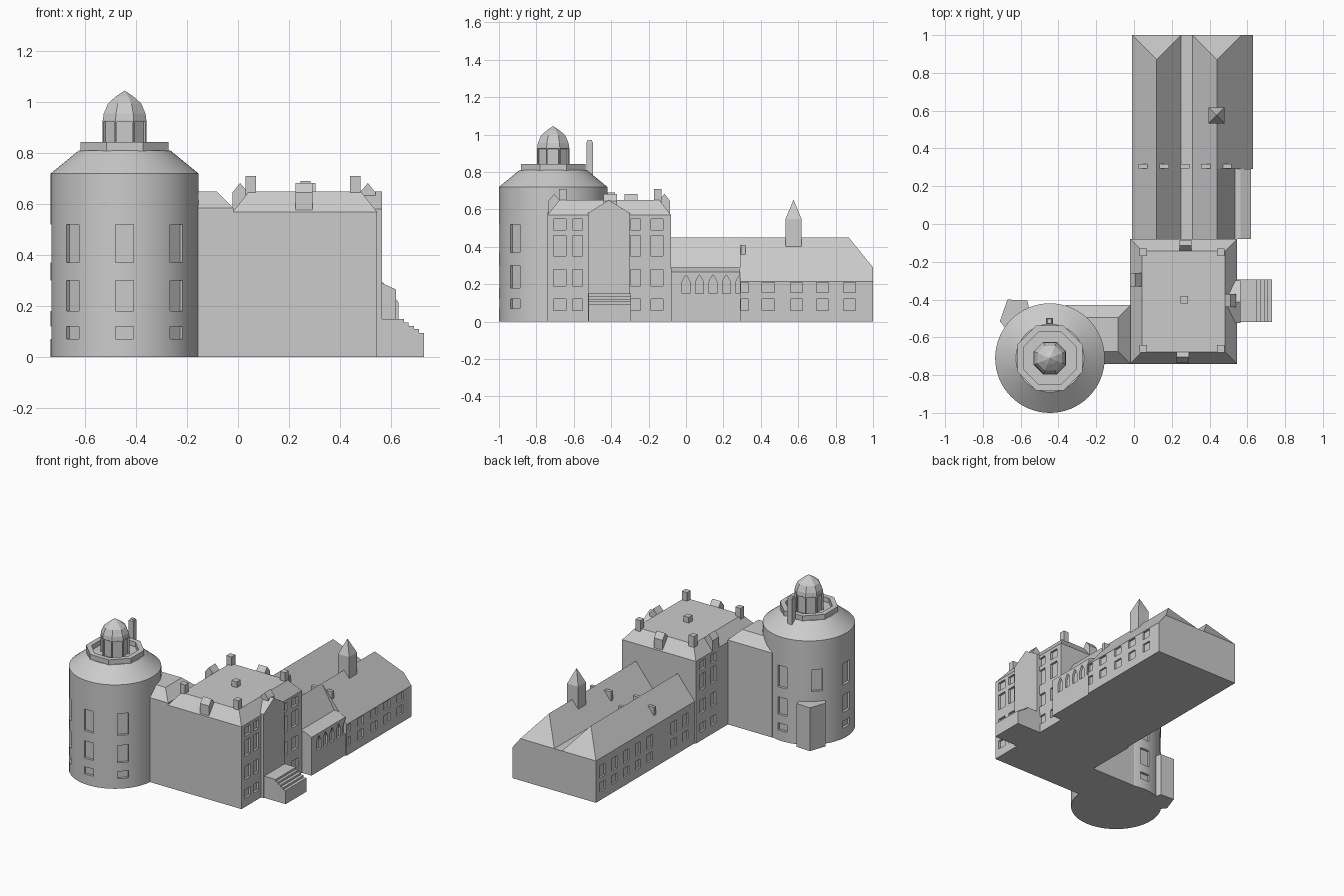
import bpy, bmesh
from math import sin, cos, pi, radians
from mathutils import Matrix, Vector

if "Cube" in bpy.data.objects:
    bpy.data.objects.remove(bpy.data.objects["Cube"])


def finish(name, bm):
    bmesh.ops.recalc_face_normals(bm, faces=bm.faces[:])
    me = bpy.data.meshes.new(name)
    bm.to_mesh(me)
    bm.free()
    ob = bpy.data.objects.new(name, me)
    bpy.context.collection.objects.link(ob)
    return ob


AXES = {'x': lambda a, b, t: (t, a, b), 'y': lambda a, b, t: (a, t, b), 'z': lambda a, b, t: (a, b, t)}


def add_prism(bm, pts, axis, t0, t1):
    f = AXES[axis]
    lo = [bm.verts.new(f(a, b, t0)) for a, b in pts]
    hi = [bm.verts.new(f(a, b, t1)) for a, b in pts]
    bm.faces.new(lo[::-1])
    end = bm.faces.new(hi)
    for i in range(len(pts)):
        j = (i + 1) % len(pts)
        bm.faces.new((lo[i], lo[j], hi[j], hi[i]))
    return hi, end


def prism(name, pts, axis, t0, t1):
    bm = bmesh.new()
    add_prism(bm, pts, axis, t0, t1)
    return finish(name, bm)


def rect(a0, a1, b0, b1):
    return [(a0, b0), (a1, b0), (a1, b1), (a0, b1)]


def box(name, x0, x1, y0, y1, z0, z1):
    return prism(name, rect(x0, x1, y0, y1), 'z', z0, z1)


def frustum(name, x0, x1, y0, y1, z0, z1, inset):
    # straight walls to z0, then roof slopes to a flat top at z1
    bm = bmesh.new()
    _, top = add_prism(bm, rect(x0, x1, y0, y1), 'z', 0, z0)
    top = bmesh.ops.extrude_discrete_faces(bm, faces=[top])['faces'][0]
    xm, ym = (x0 + x1) / 2, (y0 + y1) / 2
    for v in top.verts:
        v.co.x -= inset if v.co.x > xm else -inset
        v.co.y -= inset if v.co.y > ym else -inset
        v.co.z = z1
    return finish(name, bm)


def revolve_bm(prof, n, cx, cy, rot=0.0, closed=False):
    bm = bmesh.new()
    rings = [[bm.verts.new((cx + r * cos(rot + 2 * pi * i / n), cy + r * sin(rot + 2 * pi * i / n), z))
              for i in range(n)] for r, z in prof]
    pairs = list(zip(rings, rings[1:] + rings[:1])) if closed else list(zip(rings, rings[1:]))
    for a, b in pairs:
        for i in range(n):
            j = (i + 1) % n
            bm.faces.new((a[i], a[j], b[j], b[i]))
    if not closed:
        bm.faces.new(rings[0][::-1])
        bm.faces.new(rings[-1])
    return bm


def cut(ob, bm):
    # recess window openings into a wall
    cutter = finish("window_cutter", bm)
    cutter.hide_render = True
    m = ob.modifiers.new("windows", 'BOOLEAN')
    m.operation, m.solver, m.object = 'DIFFERENCE', 'EXACT', cutter
    bpy.context.view_layer.objects.active = ob
    bpy.ops.object.modifier_apply(modifier=m.name)
    bpy.data.objects.remove(cutter)


def window_grid(bm, cols, rows, x0, x1):
    for y, w in cols:
        for z0, z1 in rows:
            add_prism(bm, rect(y - w / 2, y + w / 2, z0, z1), 'x', x0, x1)


# Rear wing with twin hipped gables
bm = bmesh.new()
prof = [(-.01, 0), (-.01, .29), (.12, .45), (.25, .29), (.31, .29), (.44, .45), (.57, .29), (.63, .215), (.63, 0)]
hi, end = add_prism(bm, prof, 'y', .29, 1)
for a, b in ((1, 3), (4, 6)):
    face = next(f for f in hi[a].link_faces if hi[b] in f.verts and hi[8] in f.verts)
    bmesh.utils.face_split(face, hi[a], hi[b])
hi[2].co.y = hi[5].co.y = .87
rear = finish("rear_wing", bm)
low_rows = [(.06, .12), (.155, .21)]
bm = bmesh.new()
window_grid(bm, [(y, .065) for y in (.44, .59, .73, .875)] + [(.315, .04)], low_rows, .618, .7)
window_grid(bm, [(.41 + .13 * i, .06) for i in range(5)], [(.06, .12), (.155, .24)], -.1, .002)
cut(rear, bm)

# Front part of the wing, narrower, with lean-to arcade
front = prism("front_wing", [(-.01, 0), (-.01, .29), (.12, .45), (.25, .29), (.31, .29), (.44, .45),
                             (.535, .29), (.535, 0)], 'y', -.08, .29)
bm = bmesh.new()
window_grid(bm, [(.02 + .13 * i, .06) for i in range(2)], [(.06, .12), (.155, .24)], -.1, .002)
cut(front, bm)
arcade = prism("arcade", [(.53, 0), (.53, .29), (.565, .29), (.62, .265), (.62, 0)], 'y', -.08, .29)
bm = bmesh.new()
for i in range(5):
    y = .072 * i
    add_prism(bm, [(y - .022, .15), (y + .022, .15), (y + .022, .21), (y + .013, .23), (y, .25),
                   (y - .013, .23), (y - .022, .21)], 'x', .605, .7)
cut(arcade, bm)

# Small roof stacks and the spirelet
for x, z in ((.05, .39), (.16, .43), (.27, .33), (.38, .41), (.49, .41)):
    box("roof_stack", x - .025, x + .025, .293, .317, .26, z)
bm = revolve_bm([(.06, .38), (.06, .55), (.001, .65)], 4, .437, .575, pi / 4)
finish("spirelet", bm)

# Main block with mansard roof
block = frustum("main_block", -.02, .545, -.74, -.08, .57, .65, .063)
rows = [(.06, .12), (.19, .28), (.35, .46), (.49, .55)]
bm = bmesh.new()
window_grid(bm, [(-.675, .065), (-.58, .055), (-.27, .055), (-.155, .065)], rows, .53, .7)
window_grid(bm, [(-.27, .055), (-.155, .065)], rows, -.1, -.006)
cut(block, bm)

# Chimneys on the flat roof
for x in (.05, .46):
    for y in (-.66, -.15):
        box("corner_chimney", x - .02, x + .02, y - .02, y + .02, .6, .71)
box("centre_chimney", .245, .285, -.42, -.38, .64, .69)

# Dormers: ridged across the roof edge, one per side
dorm = [(0, .56), (0, .645), (.03, .683), (.063, .645), (.063, .56)]
prism("dormer_left", [(-.022 + a, z) for a, z in dorm], 'y', -.33, -.26)
prism("dormer_right", [(.54 - a, z) for a, z in dorm], 'y', -.44, -.37)
prism("dormer_front", [(-.735 + a, z) for a, z in dorm], 'x', .225, .292)
prism("dormer_back", [(-.085 - a, z) for a, z in dorm], 'x', .24, .305)

# Entrance bay and steps
prism("entrance_bay", [(-.525, 0), (-.30, 0), (-.30, .58), (-.4125, .65), (-.525, .58)], 'x', .45, .565)
prism("steps", [(.54, 0), (.73, 0), (.73, .095), (.71, .095), (.71, .109), (.69, .109), (.69, .122),
                (.67, .122), (.67, .136), (.652, .136), (.652, .15), (.54, .15)], 'y', -.52, -.295)

# Link between block and tower
frustum("link", -.36, -.018, -.74, -.43, .585, .65, .066)

# Round tower
CX, CY = -.445, -.71
tower = finish("tower", revolve_bm([(.29, 0), (.29, .72), (.18, .81)], 64, CX, CY))
bm = bmesh.new()
for k in range(8):
    if k in (0, 1):
        continue
    ang = radians(45 * k)
    for z0, z1 in ((.07, .12), (.18, .30), (.37, .52)):
        if k == 3 and z0 < .3:
            continue
        hi0 = len(bm.verts)
        add_prism(bm, rect(-.035, .035, z0, z1), 'x', .272, .35)
        bm.verts.ensure_lookup_table()
        bmesh.ops.transform(bm, verts=bm.verts[hi0:],
                            matrix=Matrix.Translation((CX, CY, 0)) @ Matrix.Rotation(ang, 4, 'Z'))
cut(tower, bm)
bpy.ops.object.select_all(action='DESELECT')
tower.select_set(True)
bpy.context.view_layer.objects.active = tower
bpy.ops.object.shade_smooth_by_angle(angle=radians(20))

# Octagonal parapet, lantern and dome
k = 1 / cos(pi / 8)
finish("parapet", revolve_bm([(.1725 * k, .808), (.1725 * k, .843), (.14 * k, .843), (.14 * k, .808)],
                             8, CX, CY, pi / 8, closed=True))
bm = revolve_bm([(.086 * k, .80), (.086 * k, .93)], 8, CX, CY, pi / 8)
bm.normal_update()
sides = [f for f in bm.faces if abs(f.normal.z) < .1]
bmesh.ops.recalc_face_normals(bm, faces=bm.faces[:])
bmesh.ops.inset_individual(bm, faces=sides, thickness=.008, depth=0)
bmesh.ops.inset_individual(bm, faces=sides, thickness=.0005, depth=-.01)
finish("lantern", bm)
finish("dome", revolve_bm([(.086 * k, .925), (.082 * k, .955), (.065 * k, .995), (.035 * k, 1.022), (.001, 1.045)],
                          8, CX, CY, pi / 8))
box("tower_chimney", CX - .02, CX + .016, -.533, -.497, .76, .96)
frust = revolve_bm([(.025, .955), (.016, .97)], 4, CX - .002, -.515, pi / 4)
finish("tower_chimney_cap", frust)

# Porch at the back of the tower
prism("tower_porch", [(-.67, -.40), (-.565, -.405), (-.52, -.60), (-.60, -.66), (-.71, -.515)], 'z', 0, .30)
